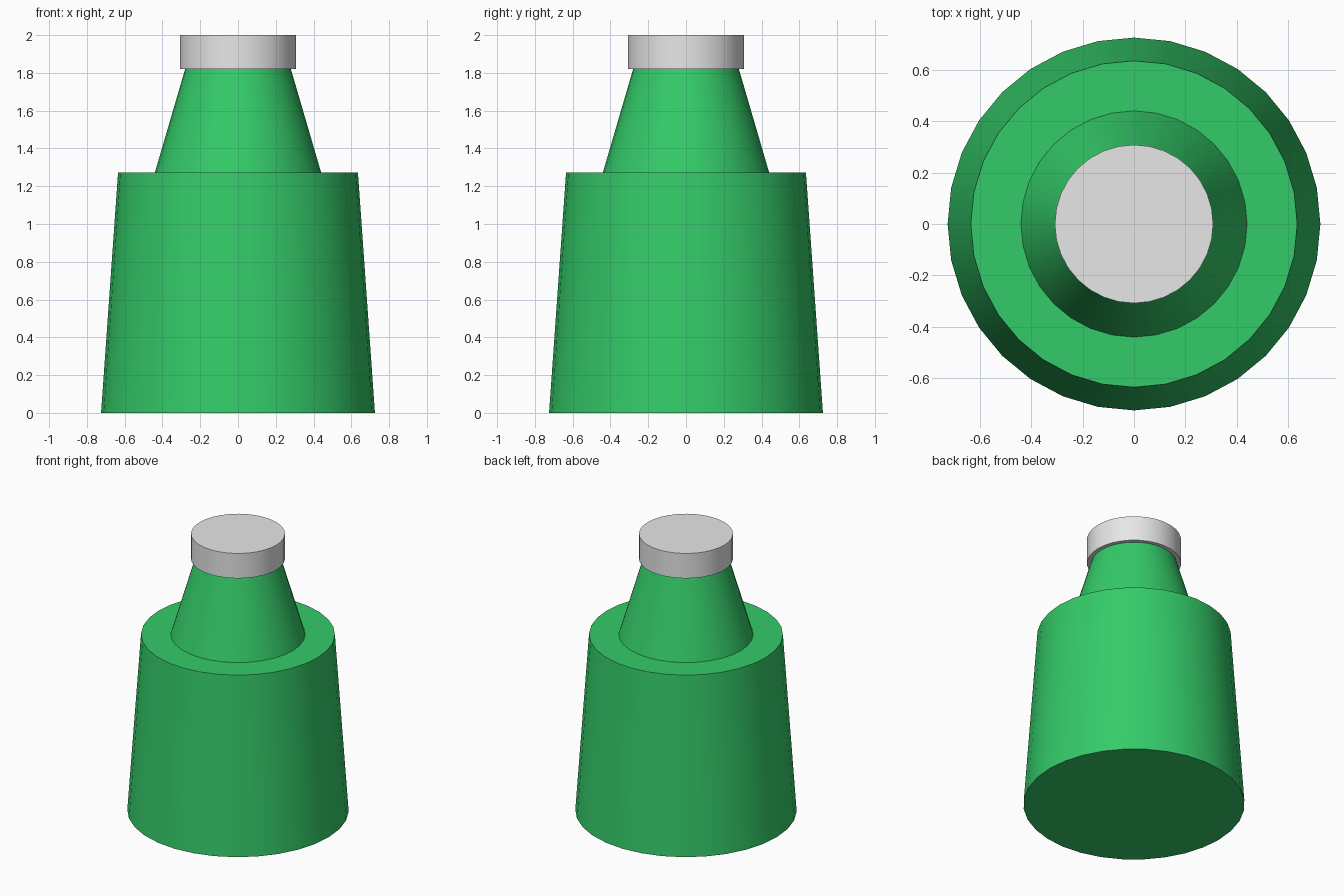
import bpy
import math

if "Cube" in bpy.data.objects:
    bpy.data.objects.remove(bpy.data.objects["Cube"])

SIDES = 32


def material(name, rgb):
    mat = bpy.data.materials.new(name)
    mat.diffuse_color = (*rgb, 1.0)
    mat.use_nodes = True
    mat.node_tree.nodes["Principled BSDF"].inputs["Base Color"].default_value = mat.diffuse_color
    return mat


def tapered(name, z0, z1, r0, r1, mat):
    """Capped round part from z0 to z1 with bottom and top radii."""
    bpy.ops.mesh.primitive_cone_add(vertices=SIDES, radius1=r0, radius2=r1,
                                    depth=z1 - z0, location=(0, 0, (z0 + z1) / 2))
    obj = bpy.context.object
    obj.name = name
    obj.data.materials.append(mat)
    bpy.ops.object.shade_smooth_by_angle(angle=math.radians(30))
    return obj


green = material("green", (0.034, 0.597, 0.141))
grey = material("light grey", (0.8, 0.8, 0.8))

# Wide lower body, narrowing neck and flat cap
tapered("body", 0.0, 1.273, 0.725, 0.635, green)
tapered("neck", 1.273, 1.82, 0.44, 0.28, green)
tapered("cap", 1.82, 2.0, 0.308, 0.308, grey)
